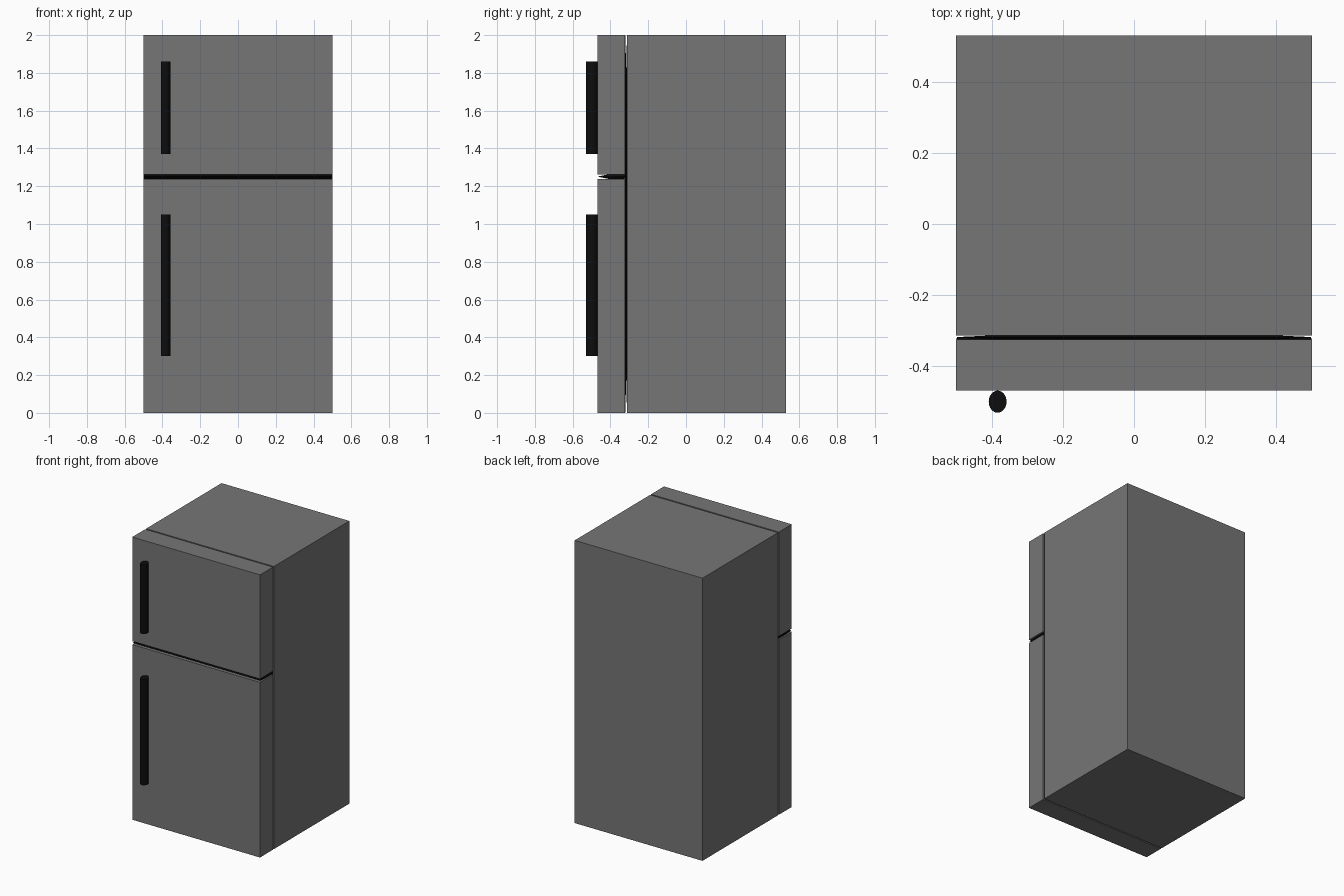
import bpy, bmesh
from mathutils import Matrix

if "Cube" in bpy.data.objects:
    bpy.data.objects.remove(bpy.data.objects["Cube"])


def material(name, value):
    mat = bpy.data.materials.new(name)
    mat.diffuse_color = (value, value, value, 1)
    mat.use_nodes = True
    mat.node_tree.nodes["Principled BSDF"].inputs["Base Color"].default_value = mat.diffuse_color
    return mat


STEEL = material("grey_steel", 0.18)
BLACK = material("black_rubber", 0.004)


def finish(name, bm, mat):
    bmesh.ops.recalc_face_normals(bm, faces=bm.faces)
    mesh = bpy.data.meshes.new(name)
    bm.to_mesh(mesh)
    bm.free()
    mesh.materials.append(mat)
    obj = bpy.data.objects.new(name, mesh)
    bpy.context.collection.objects.link(obj)
    return obj


def box(name, x, y, z, mat):
    bm = bmesh.new()
    size = [b - a for a, b in (x, y, z)]
    mid = [(a + b) / 2 for a, b in (x, y, z)]
    bmesh.ops.create_cube(bm, size=1, matrix=Matrix.Translation(mid) @ Matrix.Diagonal((*size, 1)))
    return finish(name, bm, mat)


def seal(name, outline, inner, place, thick):
    """Thin panel, full thickness on the inner rectangle and tapering to its rim."""
    bm = bmesh.new()
    rings = []
    for (u0, u1, v0, v1), w in ((inner, -thick), (outline, -0.001), (outline, 0.001), (inner, thick)):
        corners = ((u0, v0), (u1, v0), (u1, v1), (u0, v1))
        rings.append([bm.verts.new(place(u, v, w)) for u, v in corners])
    for a, b in zip(rings, rings[1:]):
        for i in range(4):
            j = (i + 1) % 4
            bm.faces.new((a[i], a[j], b[j], b[i]))
    bm.faces.new(rings[0])
    bm.faces.new(rings[-1])
    return finish(name, bm, BLACK)


def handle(name, z0, z1):
    bm = bmesh.new()
    bmesh.ops.create_cone(
        bm, cap_ends=True, segments=32, radius1=1, radius2=1, depth=1,
        matrix=Matrix.Translation((-0.383, -0.499, (z0 + z1) / 2))
        @ Matrix.Diagonal((0.025, 0.031, z1 - z0, 1)))
    obj = finish(name, bm, BLACK)
    for p in obj.data.polygons:
        p.use_smooth = len(p.vertices) == 4
    obj.data.set_sharp_from_angle(angle=0.7)


# Cabinet and the two doors
W = (-0.5, 0.5)
DOOR = (-0.468, -0.324)
box("cabinet", W, (-0.313, 0.53), (0, 2), STEEL)
box("fridge_door", W, DOOR, (0, 1.239), STEEL)
box("freezer_door", W, DOOR, (1.263, 2), STEEL)

# Black seals filling the seams
seal("door_seal", (-0.497, 0.497, 0.003, 1.997), (-0.4, 0.4, 0.2, 1.8),
     lambda u, v, w: (u, -0.3185 + w, v), 0.0055)
seal("divider_seal", (-0.498, 0.498, -0.464, -0.32), (-0.49, 0.49, -0.41, -0.325),
     lambda u, v, w: (u, v, 1.251 + w), 0.012)

# Handles
handle("fridge_handle", 0.30, 1.05)
handle("freezer_handle", 1.37, 1.86)
